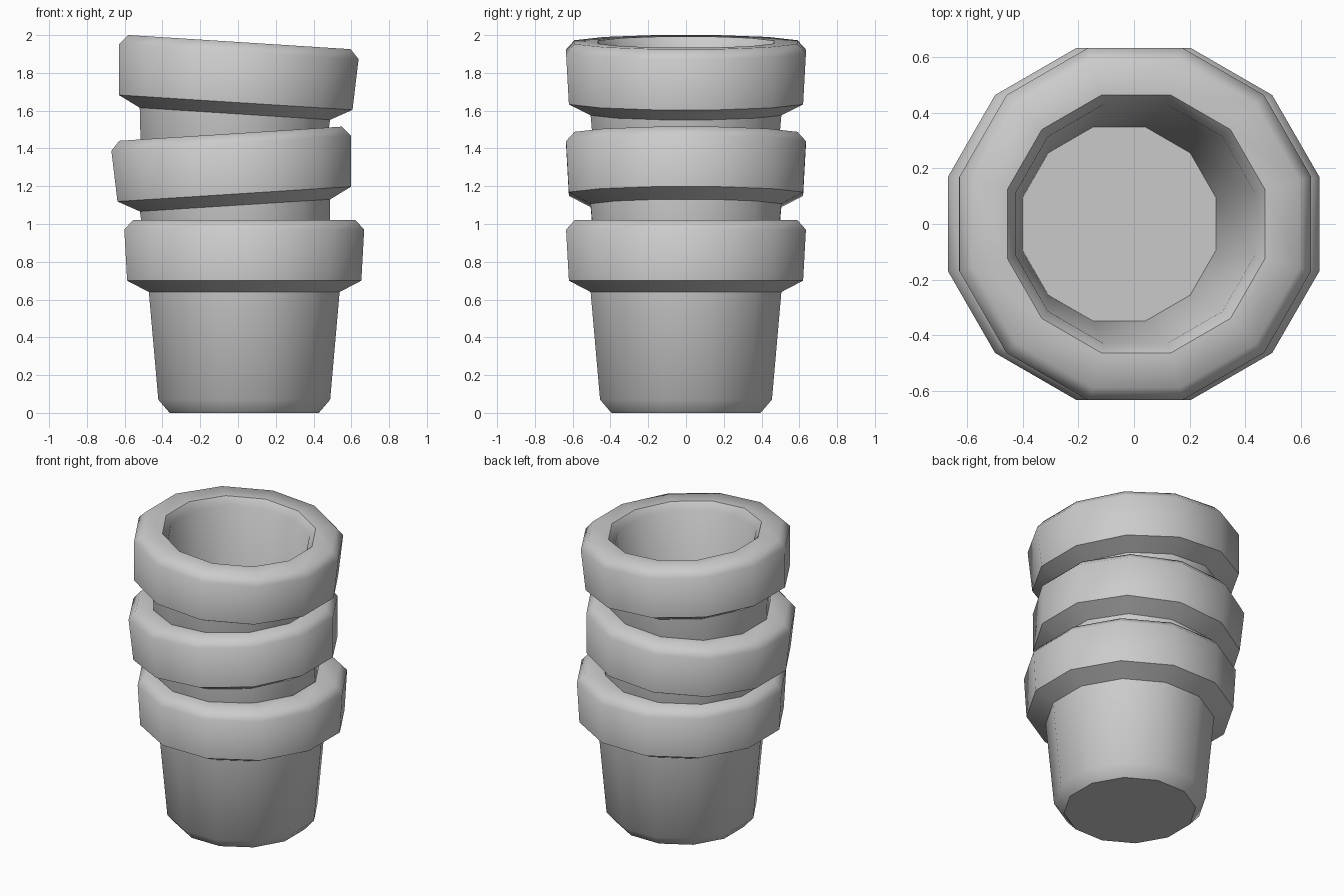
import bpy, bmesh, math
from mathutils import Matrix

cube = bpy.data.objects.get("Cube")
if cube:
    bpy.data.objects.remove(cube)

SIDES = 12
GREY = (0.6, 0.6, 0.6, 1.0)

clay = bpy.data.materials.new("plain grey clay")
clay.use_nodes = True
clay.diffuse_color = GREY
clay.node_tree.nodes["Principled BSDF"].inputs["Base Color"].default_value = GREY

# Pot profile: distance from the axis to a flat side, height
PROFILE = [
    (0.395, 0.0), (0.455, 0.07),                               # foot
    (0.505, 0.64), (0.62, 0.70), (0.635, 0.97), (0.59, 1.02),  # wall and rim
    (0.465, 1.02), (0.43, 0.97), (0.35, 0.06),                 # lip and inside
]


def make_pot(name, x, z, tilt):
    """Revolve the profile into a hollow pot, its foot centred at x, z."""
    bm = bmesh.new()
    corner = 1 / math.cos(math.pi / SIDES)
    rings = []
    for flat, height in PROFILE:
        ring = []
        for i in range(SIDES):
            a = (i + 0.5) * math.tau / SIDES
            r = flat * corner
            ring.append(bm.verts.new((r * math.cos(a), r * math.sin(a), height)))
        rings.append(ring)
    for low, high in zip(rings, rings[1:]):
        for i in range(SIDES):
            j = (i + 1) % SIDES
            bm.faces.new((low[i], low[j], high[j], high[i]))
    bm.faces.new(rings[0][::-1])   # underside
    bm.faces.new(rings[-1])        # inside floor
    mesh = bpy.data.meshes.new(name)
    bm.to_mesh(mesh)
    bm.free()
    mesh.materials.append(clay)
    pot = bpy.data.objects.new(name, mesh)
    bpy.context.collection.objects.link(pot)
    pot.matrix_world = (Matrix.Translation((x, 0, z))
                        @ Matrix.Rotation(math.radians(tilt), 4, "Y"))
    bpy.ops.object.select_all(action="DESELECT")
    pot.select_set(True)
    bpy.context.view_layer.objects.active = pot
    bpy.ops.object.shade_smooth_by_angle(angle=math.radians(49))


# Stack of three pots, the upper two leaning opposite ways
make_pot("bottom_pot", 0.033, 0.0, 0)
make_pot("middle_pot", 0.025, 0.46, -3.64)
make_pot("top_pot", -0.057, 0.945, 3.64)
